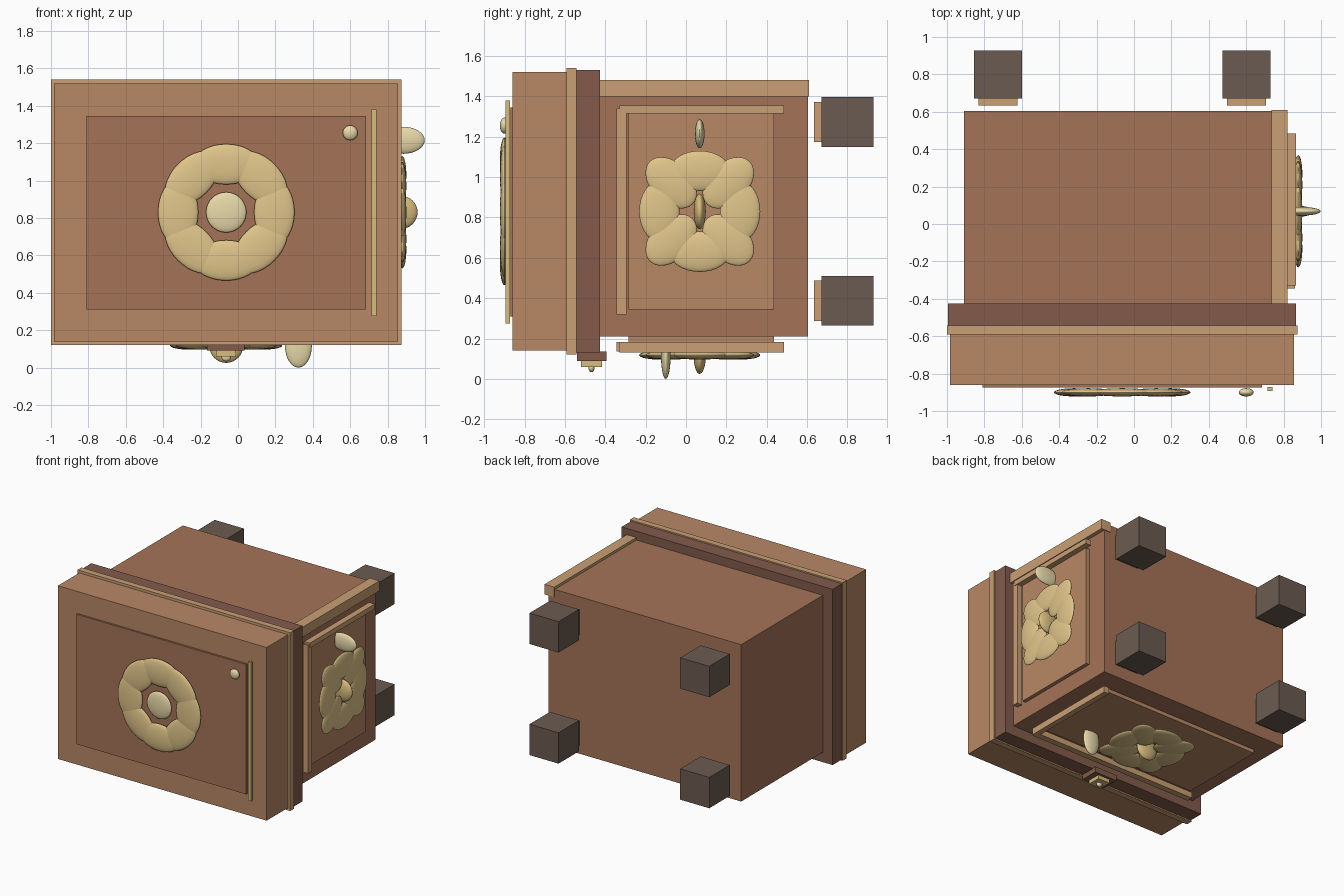
import bpy, math
from mathutils import Matrix, Vector

if "Cube" in bpy.data.objects:
    bpy.data.objects.remove(bpy.data.objects["Cube"])

def mat(name, rgb):
    m = bpy.data.materials.new(name)
    m.diffuse_color = [c ** 2.2 for c in rgb] + [1]
    m.use_nodes = True
    m.node_tree.nodes["Principled BSDF"].inputs["Base Color"].default_value = m.diffuse_color
    return m

WOOD = mat("wood", (0.64, 0.45, 0.345))
LID = mat("lid_wood", (0.72, 0.53, 0.40))
DARK = mat("dark_wood", (0.51, 0.36, 0.30))
TRIM = mat("trim", (0.79, 0.62, 0.455))
GOLD = mat("gold", (0.84, 0.73, 0.49))
PETAL = mat("petal", (0.88, 0.77, 0.54))
PEARL = mat("pearl", (0.91, 0.85, 0.66))
FOOT = mat("foot", (0.42, 0.36, 0.32))

def box(name, m, x, y, z):
    bpy.ops.mesh.primitive_cube_add(size=1)
    o = bpy.context.object
    o.name = name
    o.data.transform(Matrix.Diagonal((x[1]-x[0], y[1]-y[0], z[1]-z[0], 1)))
    o.location = [(a + b) / 2 for a, b in (x, y, z)]
    o.data.materials.append(m)
    return o

def blob(name, m, c, r, rot=Matrix()):
    bpy.ops.mesh.primitive_uv_sphere_add(segments=32, ring_count=16, radius=1)
    o = bpy.context.object
    o.name = name
    o.data.transform(rot @ Matrix.Diagonal((*r, 1)))
    o.location = c
    o.data.materials.append(m)
    bpy.ops.object.shade_smooth_by_angle(angle=math.radians(40))
    return o

def flower(name, c, axis, ring, radial, tangent, flip=1):
    # eight flat petals in the plane perpendicular to axis
    ai = "XYZ".index(axis)
    u, v = [(1, 2), (0, 2), (0, 1)][ai]
    for i in range(8):
        a = i * math.pi / 4
        p = Vector(c)
        p[u] += ring * math.cos(a)
        p[v] += ring * math.sin(a)
        b = a * flip
        rot = Matrix.Identity(4)
        rot[u][u], rot[u][v] = math.cos(b), -math.sin(b)
        rot[v][u], rot[v][v] = math.sin(b), math.cos(b)
        r = [0.022] * 3
        r[u], r[v] = radial, tangent
        blob(f"{name}_petal_{i+1}", PETAL, p, r, rot)

# chest body and its corner trim
box("chest_body", WOOD, (-0.91, 0.79), (-0.43, 0.605), (0.21, 1.46))
box("corner_trim", TRIM, (0.735, 0.82), (-0.43, 0.61), (1.40, 1.48))

# lid, rim and band
box("rim", DARK, (-0.995, 0.865), (-0.545, -0.425), (0.13, 1.53))
box("rim_band", TRIM, (-1.0, 0.875), (-0.592, -0.543), (0.12, 1.54))
box("lid", LID, (-0.985, 0.855), (-0.86, -0.59), (0.14, 1.52))
box("lid_panel", WOOD, (-0.81, 0.685), (-0.875, -0.855), (0.31, 1.345))
box("lid_strip", GOLD, (0.715, 0.74), (-0.893, -0.872), (0.275, 1.38))
blob("lid_stud", PEARL, (0.6, -0.9, 1.255), (0.04, 0.022, 0.04))

# lid flower
flower("lid_flower", (-0.063, -0.9, 0.83), "Y", 0.257, 0.108, 0.175)
blob("lid_flower_heart", PEARL, (-0.063, -0.9, 0.83), (0.108, 0.022, 0.108))

# right side panel, trims, flower and leaf
box("side_panel", LID, (0.78, 0.82), (-0.285, 0.435), (0.345, 1.315))
box("side_trim_long", TRIM, (0.815, 0.86), (-0.345, -0.295), (0.32, 1.34))
box("side_trim_top", TRIM, (0.815, 0.865), (-0.33, 0.485), (1.315, 1.355))
flower("side_flower", (0.878, 0.068, 0.83), "X", 0.2, 0.1, 0.15, -1)
blob("side_flower_heart", GOLD, (0.872, 0.068, 0.83), (0.088, 0.03, 0.088))
blob("side_leaf", PEARL, (0.885, 0.068, 1.215), (0.113, 0.024, 0.072))

# underside panel, trims, flower and leaf
box("under_panel", LID, (-0.775, 0.65), (-0.285, 0.435), (0.18, 0.22))
box("under_trim_long", TRIM, (-0.8, 0.675), (-0.345, -0.295), (0.135, 0.182))
box("under_trim_end", TRIM, (0.645, 0.69), (-0.33, 0.485), (0.13, 0.182))
flower("under_flower", (-0.063, 0.068, 0.118), "Z", 0.2, 0.1, 0.15, -1)
blob("under_flower_heart", GOLD, (-0.063, 0.068, 0.115), (0.09, 0.03, 0.09))
blob("under_leaf", PEARL, (0.323, -0.1, 0.118), (0.072, 0.024, 0.118))

# latch under the rim
box("latch_plate", DARK, (-0.165, 0.035), (-0.54, -0.395), (0.09, 0.135))
box("latch", GOLD, (-0.117, -0.01), (-0.52, -0.415), (0.06, 0.092))
blob("latch_pin", PEARL, (-0.063, -0.468, 0.055), (0.025, 0.015, 0.022))

# four feet with collars
for i, x in enumerate((-0.727, 0.602)):
    for j, z in enumerate((0.388, 1.273)):
        n = f"{i+1}_{j+1}"
        box("foot_" + n, FOOT, (x-0.128, x+0.128), (0.67, 0.928), (z-0.123, z+0.123))
        box("foot_collar_" + n, TRIM, (x-0.105, x+0.105), (0.633, 0.672), (z-0.1, z+0.1))

# rest exactly on the ground
bpy.context.view_layer.update()
low = min((o.matrix_world @ Vector(c)).z for o in bpy.data.objects for c in o.bound_box)
for o in bpy.data.objects:
    o.location.z -= low
